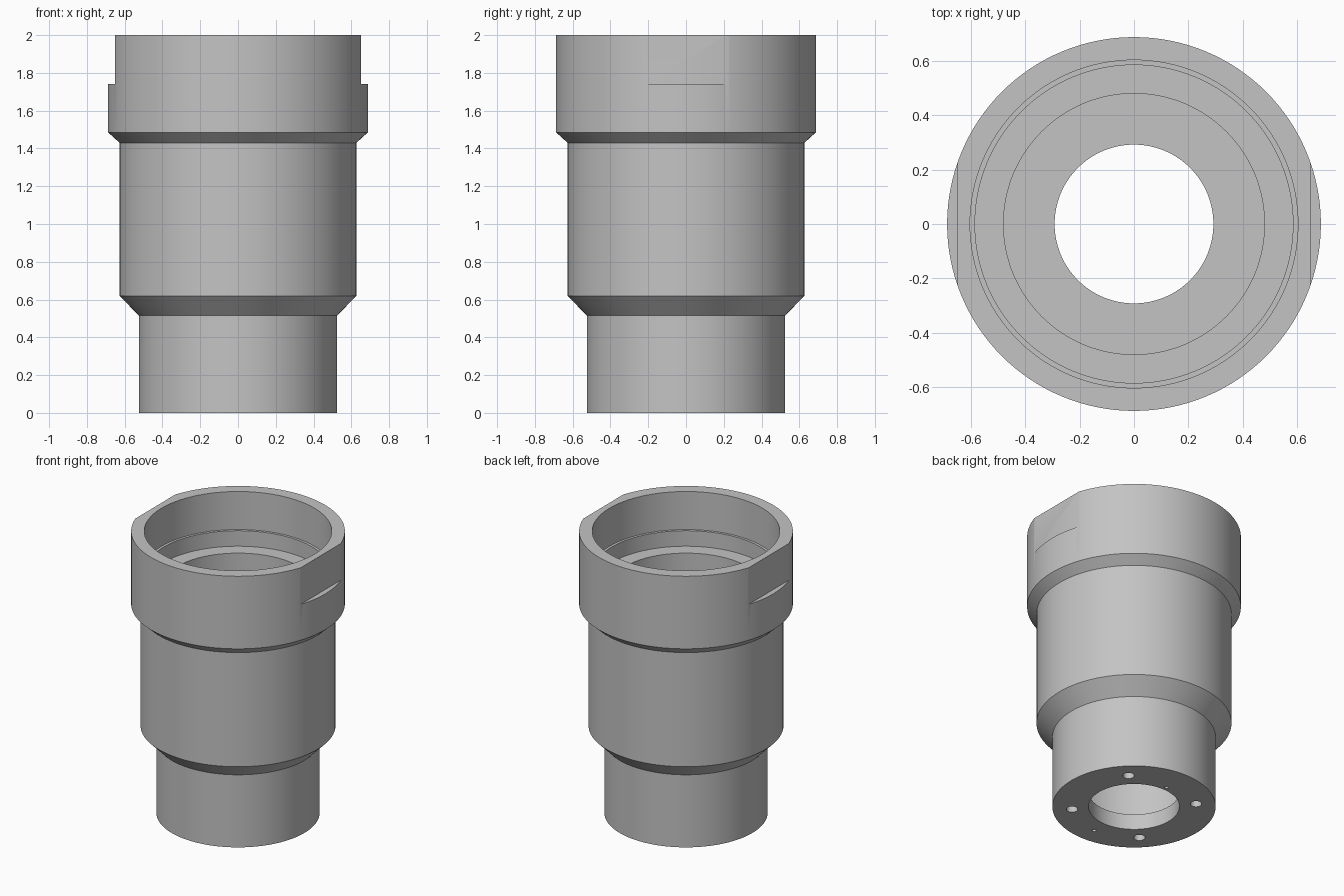
import bpy
import bmesh
import math

cube = bpy.data.objects.get("Cube")
if cube:
    bpy.data.objects.remove(cube, do_unlink=True)

SEGMENTS = 128

grey = bpy.data.materials.new("machined_grey")
grey.use_nodes = True
colour = (0.55, 0.55, 0.55, 1)
grey.diffuse_color = colour
grey.node_tree.nodes["Principled BSDF"].inputs["Base Color"].default_value = colour


def lathe(name, profile):
    """Revolve a closed (radius, height) profile around z."""
    bm = bmesh.new()
    rings = []
    for i in range(SEGMENTS):
        a = math.tau * i / SEGMENTS
        rings.append([bm.verts.new((r * math.cos(a), r * math.sin(a), z))
                      for r, z in profile])
    for i, ring in enumerate(rings):
        after = rings[(i + 1) % SEGMENTS]
        for j in range(len(profile)):
            k = (j + 1) % len(profile)
            bm.faces.new((ring[j], after[j], after[k], ring[k]))
    bmesh.ops.recalc_face_normals(bm, faces=bm.faces)
    mesh = bpy.data.meshes.new(name)
    bm.to_mesh(mesh)
    bm.free()
    obj = bpy.data.objects.new(name, mesh)
    bpy.context.collection.objects.link(obj)
    mesh.materials.append(grey)
    return obj


def cut(target, cutter):
    """Subtract a cutter from the target, then discard it."""
    cutter.hide_render = True
    cutter.data.materials.append(grey)
    mod = target.modifiers.new("cut", 'BOOLEAN')
    mod.operation = 'DIFFERENCE'
    mod.solver = 'EXACT'
    mod.object = cutter
    bpy.context.view_layer.objects.active = target
    bpy.ops.object.modifier_apply(modifier=mod.name)
    bpy.data.objects.remove(cutter, do_unlink=True)


# Stepped sleeve: outer wall going up, then the stepped bore going down
sleeve = lathe("stepped_sleeve", [
    (0.525, 0), (0.525, 0.515), (0.627, 0.62), (0.627, 1.43),
    (0.6875, 1.485), (0.6875, 2), (0.603, 2), (0.603, 1.73),
    (0.585, 1.73), (0.585, 1.62), (0.48, 1.62), (0.48, 0.11),
    (0.292, 0.11), (0.292, 0),
])

# Wrench flats on both sides of the collar
for side in (-1, 1):
    bpy.ops.mesh.primitive_cube_add(size=1, location=(side * 0.75, 0, 1.94))
    flat = bpy.context.object
    flat.name = "flat_cutter"
    flat.scale = (0.2, 1, 0.4)
    bpy.context.view_layer.update()
    cut(sleeve, flat)

# Blind holes in the base: four bolt holes and two pin holes
holes = [(0.4, 45 + 90 * i, 0.037) for i in range(4)]
holes += [(0.325, 90, 0.013), (0.4, 270, 0.013)]
for distance, degrees, radius in holes:
    a = math.radians(degrees)
    bpy.ops.mesh.primitive_cylinder_add(
        vertices=24, radius=radius, depth=0.16,
        location=(distance * math.cos(a), distance * math.sin(a), 0))
    bpy.context.object.name = "hole_cutter"
    cut(sleeve, bpy.context.object)

# Smooth walls with crisp edges
bpy.ops.object.select_all(action='DESELECT')
sleeve.select_set(True)
bpy.context.view_layer.objects.active = sleeve
bpy.ops.object.shade_smooth_by_angle(angle=math.radians(20))
